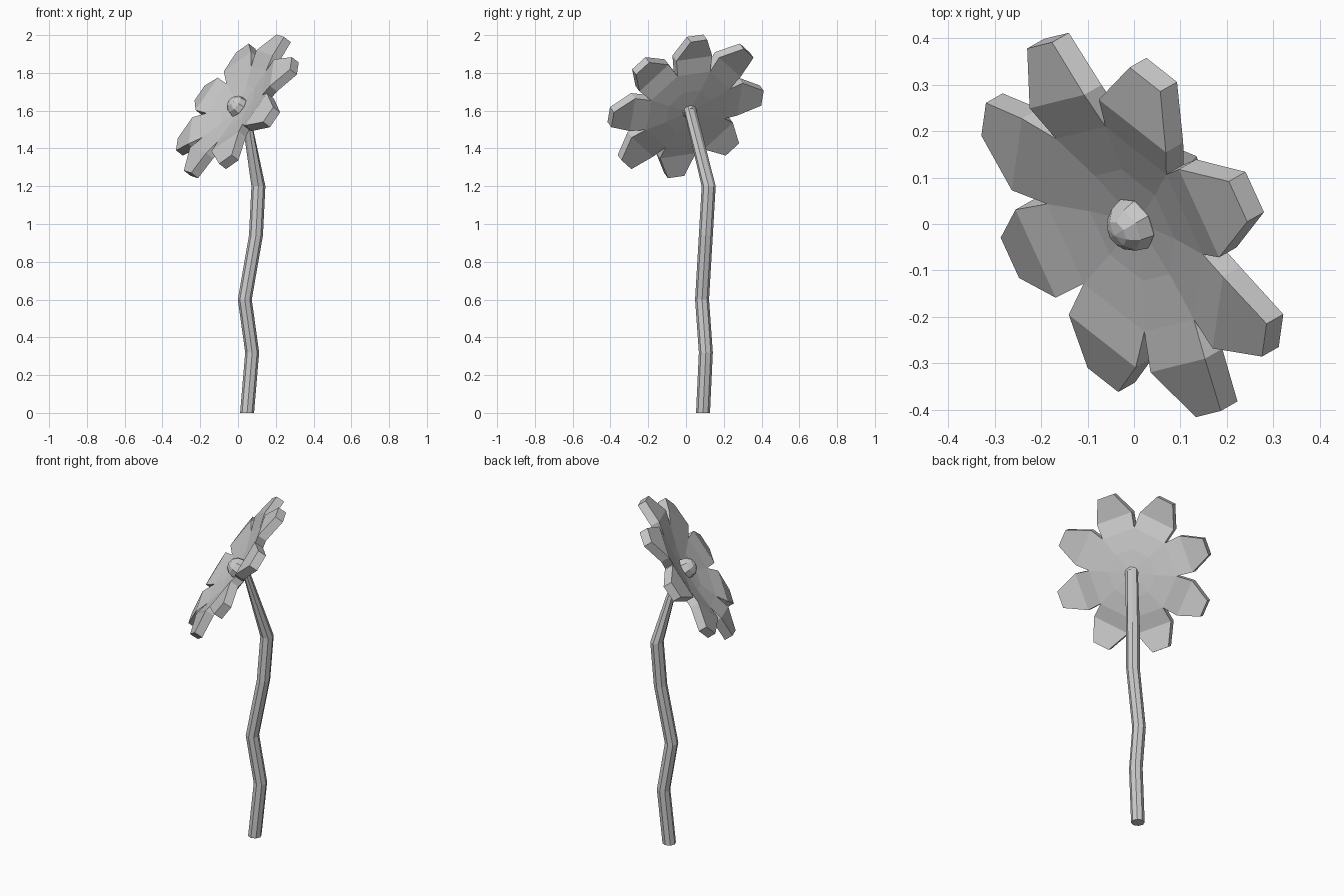
import bpy
import bmesh
from math import cos, sin, pi, radians
from mathutils import Matrix, Vector

cube = bpy.data.objects.get("Cube")
if cube:
    bpy.data.objects.remove(cube, do_unlink=True)

# One plain grey for the whole flower
grey = bpy.data.materials.new("plain_grey")
grey.use_nodes = True
grey.diffuse_color = (0.6, 0.6, 0.6, 1)
grey.node_tree.nodes["Principled BSDF"].inputs["Base Color"].default_value = (0.6, 0.6, 0.6, 1)

# Frame of the flower head: x and y lie in the disc, z is the way it faces
normal = Vector((-0.72, -0.41, 0.56)).normalized()
side = Vector((0.41, -0.72, 0)).normalized()
up = normal.cross(side)
if up.z < 0:
    side, up = -side, -up
HEAD = Matrix.Translation((0, 0, 1.62)) @ Matrix((side, up, normal)).transposed().to_4x4()
PETALS = 8
TURN = radians(36)


def make_object(name, bm, matrix=None):
    bmesh.ops.remove_doubles(bm, verts=bm.verts, dist=0.0005)
    bmesh.ops.recalc_face_normals(bm, faces=bm.faces)
    if matrix:
        bm.transform(matrix)
    mesh = bpy.data.meshes.new(name)
    bm.to_mesh(mesh)
    bm.free()
    mesh.materials.append(grey)
    obj = bpy.data.objects.new(name, mesh)
    bpy.context.collection.objects.link(obj)
    return obj


# Petals and cupped disc: one wedge, turned round the centre.
# Stations are (distance out, half width, front height, back height).
half = sin(pi / PETALS) / cos(pi / PETALS)
stations = [
    (0.0, 0.0, -0.01, -0.045),
    (0.125, 0.125 * half, 0.005, -0.038),
    (0.23, 0.23 * half, 0.027, -0.025),
    (0.315, 0.105, 0.05, -0.002),
    (0.44, 0.048, 0.03, -0.02),
]
bm = bmesh.new()
for k in range(PETALS):
    spin = Matrix.Rotation(TURN + k * 2 * pi / PETALS, 4, 'Z')

    def vert(r, w, h):
        return bm.verts.new(spin @ Vector((r, w, h)))

    rows = [[vert(r, -w, f), vert(r, w, f), vert(r, w, b), vert(r, -w, b)]
            for r, w, f, b in stations]
    for i in range(len(rows) - 1):
        a, b = rows[i], rows[i + 1]
        for j in (0, 2):
            if i == 0:
                bm.faces.new((a[j], b[j], b[j + 1]))
            else:
                bm.faces.new((a[j], b[j], b[j + 1], a[j + 1]))
        # Petal edges are open to the air only beyond the disc
        if i >= 2:
            for j, n in ((1, 2), (3, 0)):
                bm.faces.new((a[j], b[j], b[n], a[n]))
    bm.faces.new(rows[-1])
make_object("petals", bm, HEAD)

# Faceted button in the middle
bm = bmesh.new()
bmesh.ops.create_uvsphere(bm, u_segments=8, v_segments=6, radius=0.06)
make_object("flower_centre", bm, HEAD)

# Crooked eight-sided stem
path = [(0.048, 0.09, 0), (0.075, 0.105, 0.32), (0.036, 0.085, 0.6),
        (0.095, 0.105, 0.94), (0.108, 0.12, 1.2), (0.035, 0.02, 1.61)]
SIDES = 8
bm = bmesh.new()
rings = []
for x, y, z in path:
    rings.append([bm.verts.new((x + 0.037 * cos(2 * pi * k / SIDES),
                                y + 0.037 * sin(2 * pi * k / SIDES), z))
                  for k in range(SIDES)])
# Tilt the top ring so it sits flat against the back of the disc
for v in rings[-1]:
    offset = v.co - Vector(path[-1])
    v.co -= normal * offset.dot(normal) * 0.9
for low, high in zip(rings, rings[1:]):
    for k in range(SIDES):
        n = (k + 1) % SIDES
        bm.faces.new((low[k], low[n], high[n], high[k]))
bm.faces.new(rings[0])
bm.faces.new(rings[-1])
make_object("stem", bm)
